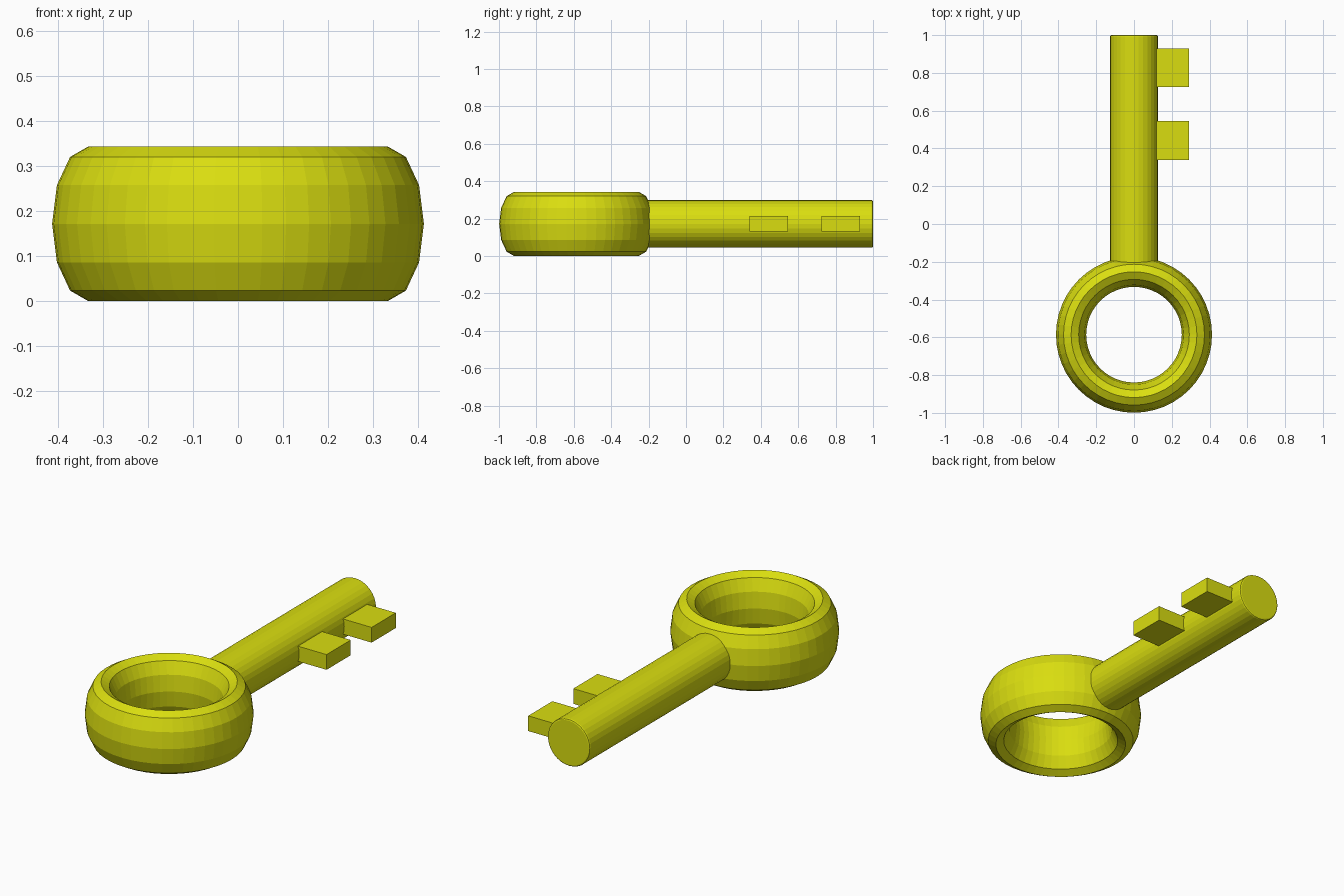
import bpy
from math import pi

cube = bpy.data.objects.get("Cube")
if cube:
    bpy.data.objects.remove(cube, do_unlink=True)

MID_Z = 0.1715      # height of the key's centre plane
RING_Y = -0.586     # centre of the ring handle

yellow = bpy.data.materials.new("yellow")
colour = (0.70, 0.73, 0.005, 1)
yellow.diffuse_color = colour
yellow.use_nodes = True
yellow.node_tree.nodes["Principled BSDF"].inputs["Base Color"].default_value = colour


def finish(name):
    obj = bpy.context.object
    obj.name = name
    obj.data.materials.append(yellow)
    return obj


# Ring handle: a torus stretched upwards
bpy.ops.mesh.primitive_torus_add(
    location=(0, RING_Y, MID_Z), major_radius=0.333, minor_radius=0.08,
    major_segments=48, minor_segments=12)
ring = finish("ring_handle")
ring.scale.z = MID_Z / 0.08

# Shaft: round bar rooted inside the ring, with a slightly chamfered tip
start, end = -0.27, 1.0
bpy.ops.mesh.primitive_cylinder_add(
    vertices=32, radius=0.127, depth=end - start,
    location=(0, (start + end) / 2, MID_Z), rotation=(pi / 2, 0, 0))
shaft = finish("shaft")
chamfer = shaft.modifiers.new("chamfer", "BEVEL")
chamfer.width = 0.008
chamfer.segments = 2
chamfer.limit_method = "ANGLE"
chamfer.angle_limit = pi / 4

# Teeth: two blocks on the left side of the shaft
for name, y in (("inner_tooth", 0.443), ("outer_tooth", 0.827)):
    bpy.ops.mesh.primitive_cube_add(size=1, location=(0.195, y, MID_Z))
    finish(name).scale = (0.19, 0.206, 0.082)
